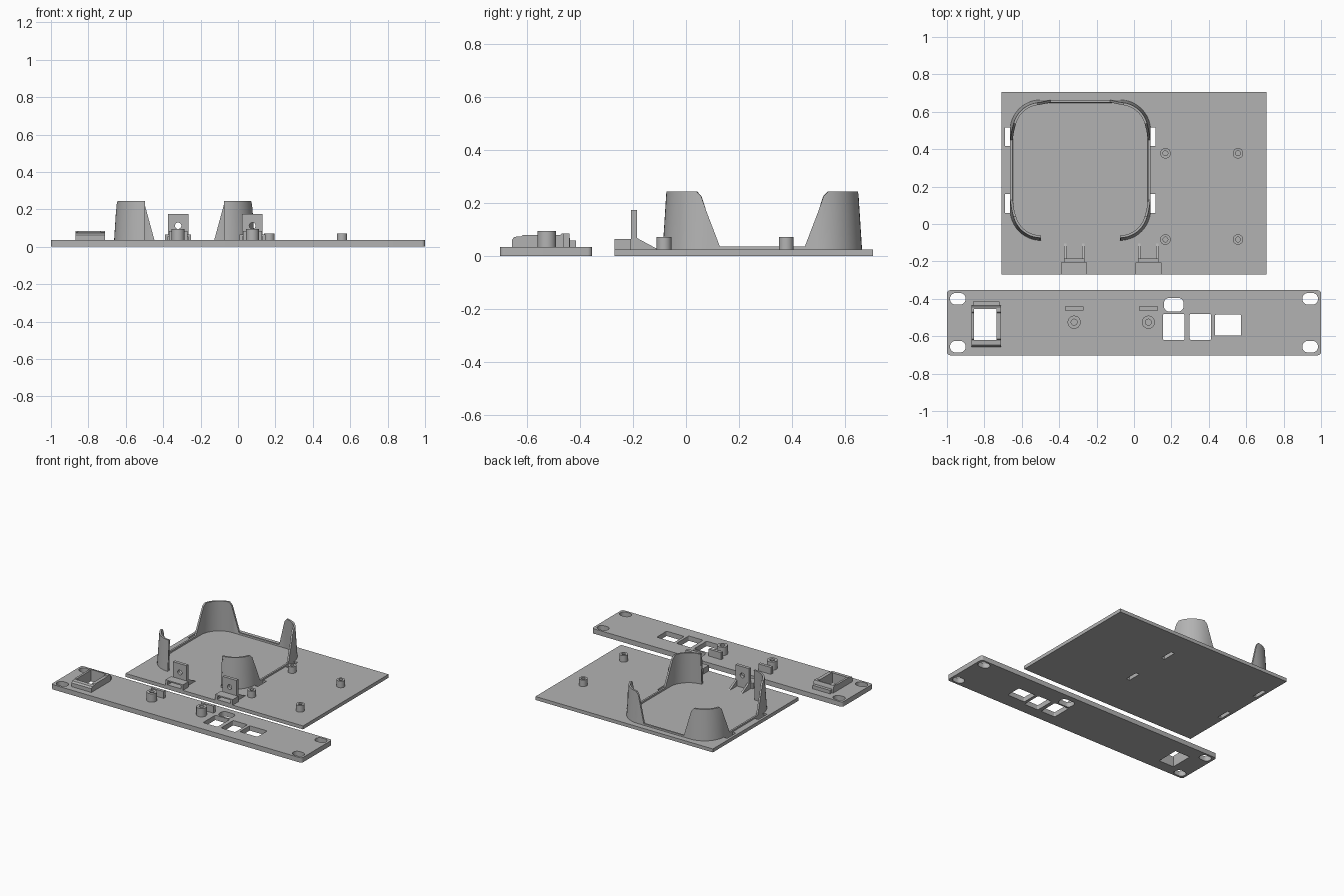
import bpy, bmesh, math

if "Cube" in bpy.data.objects:
    bpy.data.objects.remove(bpy.data.objects["Cube"])

grey = bpy.data.materials.new("light_grey_plastic")
grey.diffuse_color = (0.45, 0.45, 0.45, 1)
grey.use_nodes = True
grey.node_tree.nodes["Principled BSDF"].inputs["Base Color"].default_value = grey.diffuse_color


# ---------- outline helpers (2D loops) ----------
def rect(x0, x1, y0, y1, r=0.0, n=8):
    """Rectangle, optionally with rounded corners."""
    if r == 0:
        return [(x0, y0), (x1, y0), (x1, y1), (x0, y1)]
    pts = []
    corners = [(x1 - r, y1 - r), (x0 + r, y1 - r), (x0 + r, y0 + r), (x1 - r, y0 + r)]
    for q, (cx, cy) in enumerate(corners):
        for i in range(n + 1):
            a = math.pi / 2 * (q + i / n)
            pts.append((cx + r * math.cos(a), cy + r * math.sin(a)))
    return pts


def circle(cx, cy, r, n=32):
    return [(cx + r * math.cos(2 * math.pi * i / n),
             cy + r * math.sin(2 * math.pi * i / n)) for i in range(n)]


ROT = {"x": (math.pi / 2, 0, math.pi / 2), "y": (math.pi / 2, 0, 0), "z": (0, 0, 0)}


def extrude(name, loops, axis, a, b):
    """Fill an outline (first loop) with holes (other loops), from a to b on the axis.
    Loops are (x, y) for z, (x, z) for y and (y, z) for x."""
    cu = bpy.data.curves.new(name, "CURVE")
    cu.dimensions = "2D"
    cu.fill_mode = "BOTH"
    cu.extrude = (b - a) / 2
    for loop in loops:
        sp = cu.splines.new("POLY")
        sp.points.add(len(loop) - 1)
        for p, (u, v) in zip(sp.points, loop):
            p.co = (u, v, 0, 1)
        sp.use_cyclic_u = True
    ob = bpy.data.objects.new(name, cu)
    bpy.context.collection.objects.link(ob)
    ob.rotation_euler = ROT[axis]
    ob.location["xyz".index(axis)] = (a + b) / 2
    finish(ob)


def finish(ob):
    bpy.ops.object.select_all(action="DESELECT")
    bpy.context.view_layer.objects.active = ob
    ob.select_set(True)
    if ob.type == "CURVE":
        bpy.ops.object.convert(target="MESH")
        ob = bpy.context.object
    bm = bmesh.new()
    bm.from_mesh(ob.data)
    bmesh.ops.remove_doubles(bm, verts=bm.verts, dist=1e-5)
    bmesh.ops.recalc_face_normals(bm, faces=bm.faces)
    bm.to_mesh(ob.data)
    bm.free()
    ob.data.materials.clear()
    ob.data.materials.append(grey)
    bpy.ops.object.shade_smooth_by_angle(angle=math.radians(30))


# ---------- front panel ----------
T = 0.035
panel = [rect(-1, 1, -0.702, -0.354, 0.018)]
for cx in (-0.942, 0.942):                       # mounting slots
    for cy in (-0.4, -0.656):
        panel.append(rect(cx - 0.042, cx + 0.042, cy - 0.031, cy + 0.031, 0.03))
panel += [rect(0.16, 0.265, -0.468, -0.395, 0.028),   # port openings
          rect(0.155, 0.27, -0.62, -0.48, 0.008),
          rect(0.298, 0.412, -0.62, -0.48, 0.008),
          rect(0.433, 0.573, -0.597, -0.485, 0.006),
          rect(-0.855, -0.735, -0.62, -0.455)]
extrude("front_panel", panel, "z", 0, T)

# jack housing: two side walls joined by two end walls
side = [(-0.657, T), (-0.657, 0.062), (-0.647, 0.073), (-0.62, 0.075), (-0.615, 0.08),
        (-0.475, 0.08), (-0.47, 0.085), (-0.445, 0.085), (-0.437, 0.065), (-0.437, T)]
extrude("jack_housing_side_left", [side], "x", -0.87, -0.855)
extrude("jack_housing_side_right", [side], "x", -0.735, -0.71)
extrude("jack_housing_front", [side[:4] + [(-0.62, T)]], "x", -0.855, -0.735)
extrude("jack_housing_back", [[(-0.455, T), (-0.455, 0.085)] + side[7:]], "x", -0.855, -0.735)
extrude("jack_housing_foot", [rect(-0.437, -0.415, T, 0.06)], "x", -0.86, -0.72)

# ---------- base plate ----------
B = 0.025
CX, CY, HALF, RAD = -0.287, 0.288, 0.376, 0.165
plate = [rect(-0.708, 0.708, -0.27, 0.705)]
for x0 in (CX - HALF - 0.027, CX + HALF):         # strap slots beside the cradle
    for cy in (0.466, 0.11):
        plate.append(rect(x0, x0 + 0.027, cy - 0.05, cy + 0.05))
extrude("base_plate", plate, "z", 0, B)

# board standoffs
for x in (0.168, 0.556):
    for y in (0.378, -0.083):
        extrude("standoff", [circle(x, y, 0.028), circle(x, y, 0.013)], "z", B, 0.072)

# ---------- joining brackets and matching panel features ----------
for x in (-0.32, 0.077):
    extrude("panel_boss", [circle(x, -0.525, 0.035), circle(x, -0.525, 0.016)], "z", T, 0.095)
    extrude("panel_tongue", [rect(x - 0.05, x + 0.05, -0.462, -0.44)], "z", T, 0.085)
    extrude("bracket_socket", [rect(x - 0.07, x + 0.07, B, 0.065),
                               rect(x - 0.053, x + 0.053, 0.032, 0.056)], "y", 0.207, 0.27)
    extrude("bracket_upright", [rect(x - 0.055, x + 0.055, B, 0.175),
                                circle(x, 0.112, 0.017)], "y", 0.184, 0.207)
    for s in (-1, 1):
        c = x + s * 0.048
        extrude("bracket_gusset", [[(-0.184, B), (-0.104, B), (-0.184, 0.068)]],
                "x", c - 0.007, c + 0.007)
# the y extrusions above run along -y in world space
for ob in bpy.data.objects:
    if ob.name.startswith(("bracket_socket", "bracket_upright")):
        ob.location.y = -ob.location.y


# ---------- cradle: low rounded-square rim rising into four corner walls ----------
def cradle_path():
    """(position, outward direction) from the front left end round the back to the front right."""
    k = HALF - RAD
    pts = [((-0.218, -HALF), (0, -1))]
    steps = 12
    ramps = (-0.205, -0.16, 0.16, 0.205)
    for q, (cx, cy) in enumerate([(-k, -k), (-k, k), (k, k), (k, -k)]):
        for i in range(steps + 1):
            a = -math.pi / 2 * (1 + q + i / steps)
            d = (math.cos(a), math.sin(a))
            pts.append(((cx + RAD * d[0], cy + RAD * d[1]), d))
        if q == 0:
            pts += [((-HALF, t), (-1, 0)) for t in ramps]
        elif q == 1:
            pts += [((t, HALF), (0, 1)) for t in ramps]
        elif q == 2:
            pts += [((HALF, -t), (1, 0)) for t in ramps]
    pts.append(((0.218, -HALF), (0, -1)))
    return pts


def wall_top(x, y):
    if y < 0 and abs(y) > abs(x):
        return 0.245
    full = 0.24 if abs(x) > abs(y) else 0.217
    f = (min(abs(x), abs(y)) - 0.16) / (full - 0.16)
    return 0.036 + 0.209 * min(1, max(0, f))


bm = bmesh.new()
rings = []
for (x, y), (nx, ny) in cradle_path():
    h = wall_top(x, y)
    lean = 0.014 * (h - B) / 0.22
    section = [(0, B), (lean, h), (lean + 0.013, h), (0.016, B)]
    rings.append([bm.verts.new((CX + x - nx * o, CY + y - ny * o, z)) for o, z in section])
for r0, r1 in zip(rings, rings[1:]):
    for i in range(4):
        j = (i + 1) % 4
        bm.faces.new((r0[i], r0[j], r1[j], r1[i]))
bm.faces.new(rings[0])
bm.faces.new(rings[-1])
me = bpy.data.meshes.new("cradle_wall")
bm.to_mesh(me)
bm.free()
cradle = bpy.data.objects.new("cradle_wall", me)
bpy.context.collection.objects.link(cradle)
finish(cradle)
